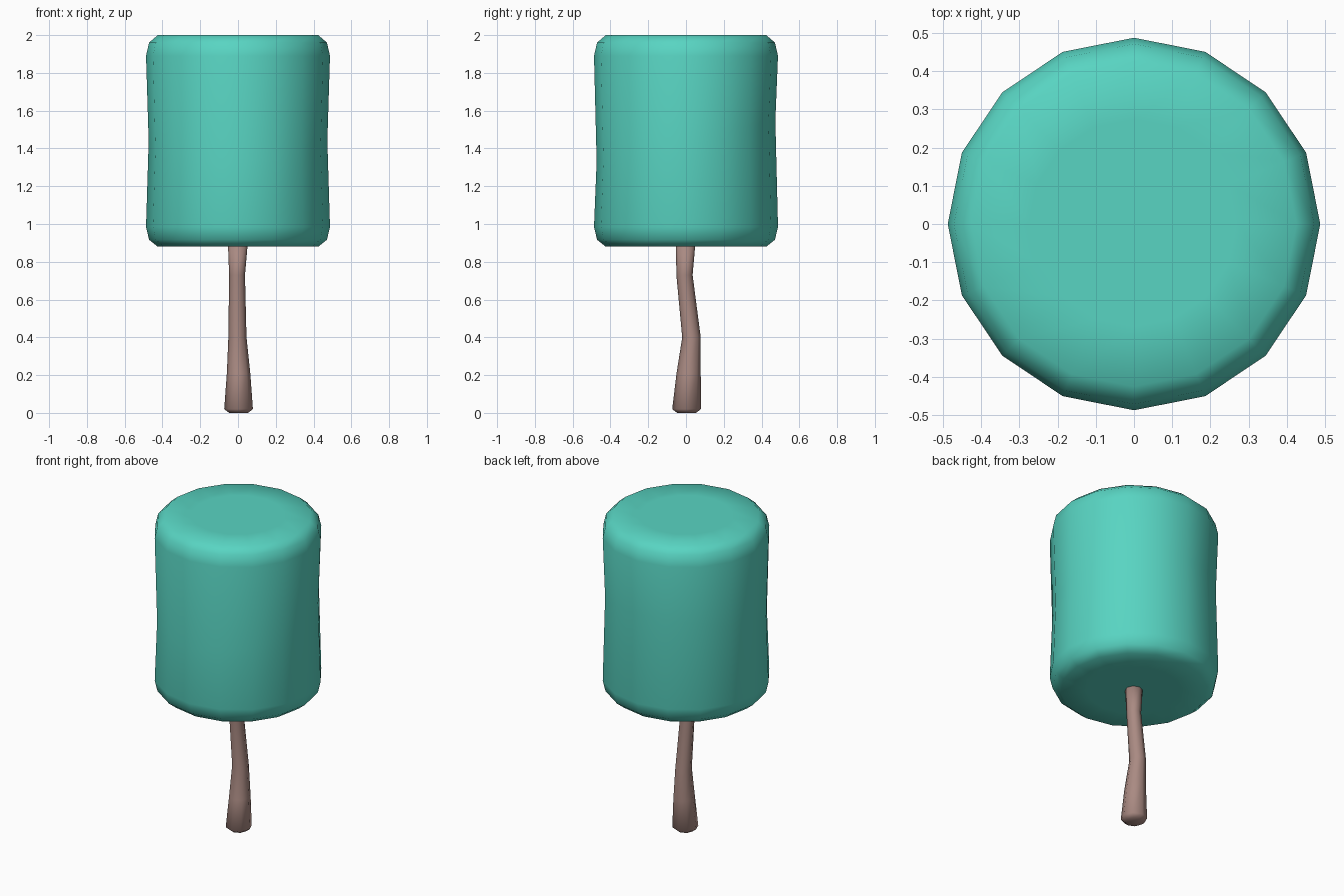
import bpy, math

if "Cube" in bpy.data.objects:
    bpy.data.objects.remove(bpy.data.objects["Cube"])


def material(name, rgb):
    m = bpy.data.materials.new(name)
    m.diffuse_color = (*rgb, 1)
    m.use_nodes = True
    m.node_tree.nodes["Principled BSDF"].inputs["Base Color"].default_value = m.diffuse_color
    return m


def loft(name, rings, sides, mat):
    """Rings are (cx, cy, z, rx, ry, tilt); tilt raises z in proportion to y."""
    verts, faces = [], []
    for cx, cy, z, rx, ry, tilt in rings:
        for i in range(sides):
            a = 2 * math.pi * i / sides
            y = ry * math.sin(a)
            verts.append((cx + rx * math.cos(a), cy + y, z + tilt * y))
    for k in range(len(rings) - 1):
        for i in range(sides):
            j = (i + 1) % sides
            a, b = k * sides, (k + 1) * sides
            faces.append((a + i, a + j, b + j, b + i))
    faces.append(tuple(reversed(range(sides))))
    top = (len(rings) - 1) * sides
    faces.append(tuple(range(top, top + sides)))
    mesh = bpy.data.meshes.new(name)
    mesh.from_pydata(verts, [], faces)
    mesh.materials.append(mat)
    for p in mesh.polygons:
        p.use_smooth = True
    mesh.update()
    obj = bpy.data.objects.new(name, mesh)
    bpy.context.collection.objects.link(obj)
    return obj


teal = material("teal leaves", (0.098, 0.66, 0.54))
brown = material("brown bark", (0.40, 0.255, 0.225))

# Leaf crown: rounded drum with a slightly tilted waist
profile = [(0.88, 0.27, 0), (0.88, 0.425, 0), (0.917, 0.471, 0), (0.985, 0.487, 0),
           (1.44, 0.473, 0.23),
           (1.89, 0.487, 0), (1.96, 0.471, 0), (2.0, 0.425, 0), (2.0, 0.27, 0)]
loft("leaf_crown", [(0, 0, z, r, r, t) for z, r, t in profile], 16, teal)

# Trunk: crooked tapering stem with a small chamfer at the foot
loft("trunk", [
    (0.003, 0.003, 0.0, 0.05, 0.05, 0),
    (0.003, 0.003, 0.02, 0.076, 0.076, 0),
    (0.003, 0.014, 0.21, 0.062, 0.064, 0),
    (-0.003, 0.029, 0.40, 0.048, 0.049, 0),
    (-0.005, -0.008, 0.73, 0.042, 0.043, 0),
    (-0.001, -0.002, 0.89, 0.052, 0.051, 0),
], 8, brown)
